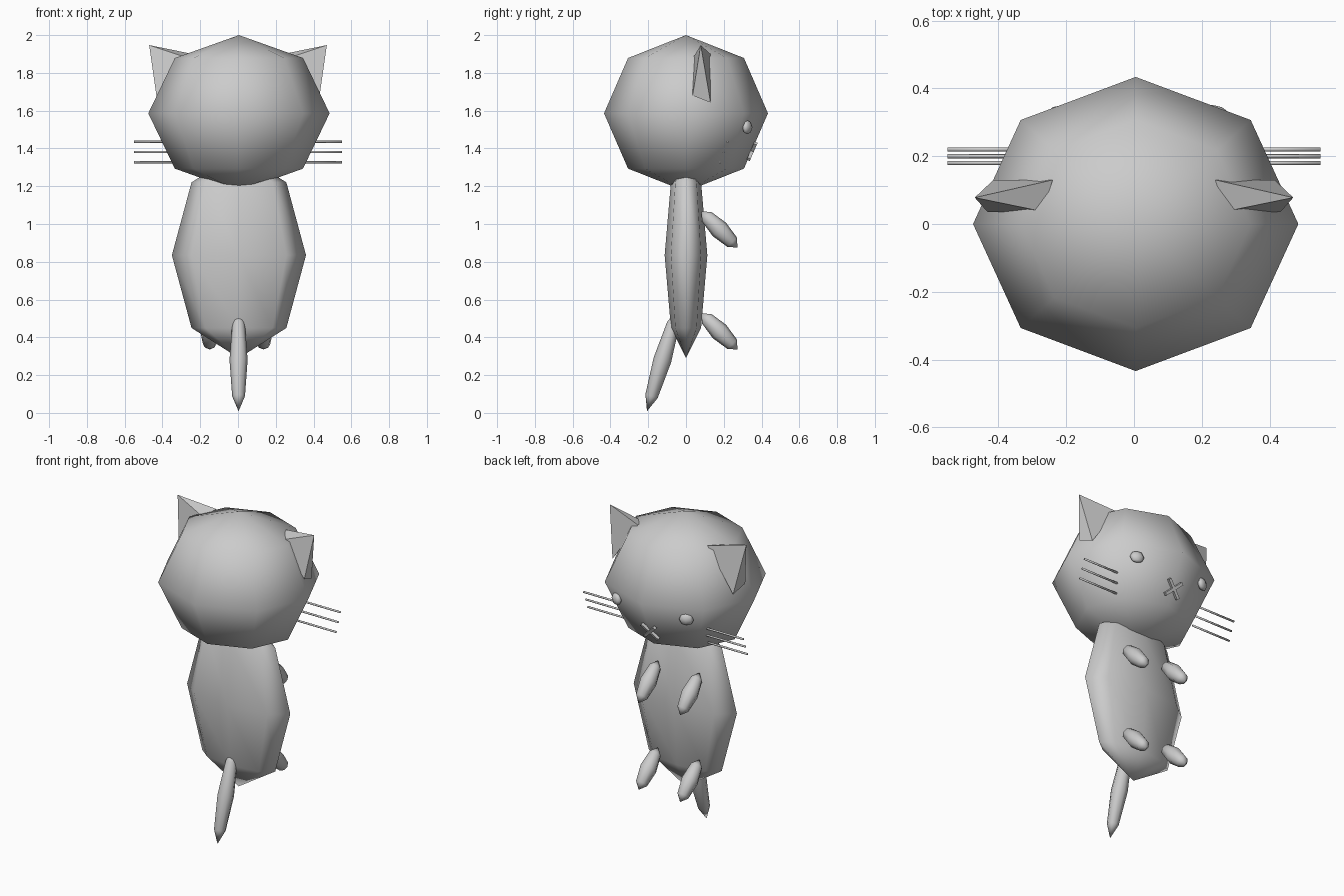
import bpy, bmesh, math
from mathutils import Matrix, Vector

if "Cube" in bpy.data.objects:
    bpy.data.objects.remove(bpy.data.objects["Cube"])

GREY = (0.6, 0.6, 0.6, 1)
mat = bpy.data.materials.new("soft_grey")
mat.use_nodes = True
mat.diffuse_color = GREY
mat.node_tree.nodes["Principled BSDF"].inputs["Base Color"].default_value = GREY


def finish(name, bm, smooth):
    bmesh.ops.recalc_face_normals(bm, faces=bm.faces[:])
    mesh = bpy.data.meshes.new(name)
    for f in bm.faces:
        f.smooth = smooth
    bm.to_mesh(mesh)
    bm.free()
    mesh.materials.append(mat)
    obj = bpy.data.objects.new(name, mesh)
    bpy.context.collection.objects.link(obj)
    return obj


def blob(name, centre, radii, tilt=0, turn=0):
    """Low-poly ellipsoid, tilted about x and turned about z."""
    bm = bmesh.new()
    bmesh.ops.create_uvsphere(bm, u_segments=8, v_segments=4, radius=1)
    m = (Matrix.Translation(centre) @ Matrix.Rotation(math.radians(turn), 4, 'Z')
         @ Matrix.Rotation(math.radians(tilt), 4, 'X') @ Matrix.Diagonal((*radii, 1)))
    bm.transform(m)
    return finish(name, bm, True)


# Head, body and tail
blob("head", (0.005, 0, 1.586), (0.48, 0.434, 0.414))
blob("body", (0.005, 0, 0.835), (0.355, 0.113, 0.545))
blob("tail", (0.003, -0.125, 0.28), (0.048, 0.048, 0.283), tilt=-16.7)

# Paws
for level, z in (("front", 0.971), ("hind", 0.431)):
    for side, x in (("right", -0.15), ("left", 0.135)):
        blob(f"{level}_paw_{side}", (x, 0.177, z), (0.05, 0.05, 0.135), tilt=45)

for side, s in (("left", 1), ("right", -1)):
    # Eyes
    blob(f"eye_{side}", (s * 0.24 + 0.01, 0.325, 1.512), (0.042, 0.022, 0.037), turn=-25 * s)

    # Ears: four-sided pyramids
    bm = bmesh.new()
    tip = bm.verts.new((s * 0.47, 0.078, 1.947))
    base = [bm.verts.new((s * x, y, z)) for x, y, z in
            ((0.27, 0.037, 1.88), (0.24, 0.13, 1.9), (0.415, 0.13, 1.643), (0.432, 0.035, 1.68))]
    bm.faces.new(base)
    for i in range(4):
        bm.faces.new((base[i], base[(i + 1) % 4], tip))
    finish(f"ear_{side}", bm, False)

    # Whiskers
    for i in range(3):
        bm = bmesh.new()
        bmesh.ops.create_cone(bm, cap_ends=True, segments=8, radius1=0.006, radius2=0.006, depth=0.27)
        bm.transform(Matrix.Translation((s * 0.415, 0.22 - 0.02 * i, 1.435 - 0.054 * i))
                     @ Matrix.Rotation(math.pi / 2, 4, 'Y'))
        finish(f"whisker_{side}_{i + 1}", bm, True)
        bpy.context.view_layer.objects.active = bpy.data.objects[f"whisker_{side}_{i + 1}"]

    # Crossed bars of the nose, lying on the sloping face
    bm = bmesh.new()
    bmesh.ops.create_cube(bm, size=1)
    bm.transform(Matrix.Translation((0.003, 0.35, 1.385)) @ Matrix.Rotation(math.radians(-23.6), 4, 'X')
                 @ Matrix.Rotation(math.radians(45 * s), 4, 'Y') @ Matrix.Diagonal((0.13, 0.018, 0.018, 1)))
    finish(f"nose_bar_{side}", bm, False)
